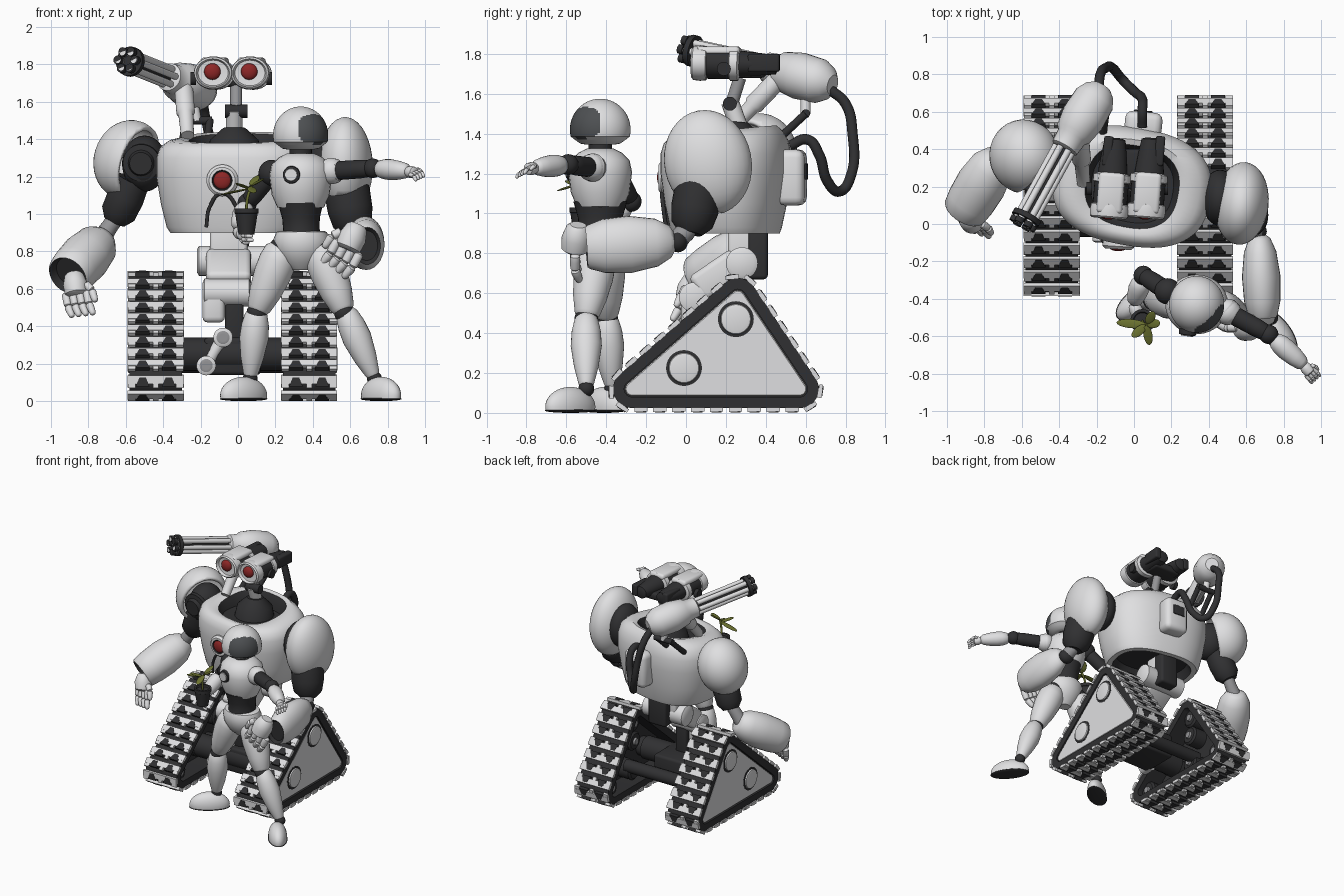
import bpy, bmesh, math
from mathutils import Vector as V, Matrix as M

if "Cube" in bpy.data.objects:
    bpy.data.objects.remove(bpy.data.objects["Cube"])

def mat(name, r, g, b):
    m = bpy.data.materials.new(name)
    m.diffuse_color = (r, g, b, 1)
    m.use_nodes = True
    m.node_tree.nodes["Principled BSDF"].inputs["Base Color"].default_value = m.diffuse_color
    return m
LIGHT = mat("light grey", .74, .74, .75)
DARK = mat("charcoal", .03, .03, .032)
STEEL = mat("steel grey", .3, .3, .31)
RED = mat("lens red", .27, .02, .02)
VISOR = mat("visor grey", .075, .08, .085)
LEAF = mat("leaf olive", .15, .17, .03)

# ---- helpers
def add(name, bm, *mats):
    bmesh.ops.recalc_face_normals(bm, faces=bm.faces)
    me = bpy.data.meshes.new(name)
    bm.to_mesh(me); bm.free()
    for m in mats: me.materials.append(m)
    ob = bpy.data.objects.new(name, me)
    bpy.context.collection.objects.link(ob)
    return ob

def skin(name, rings, mats, second=(), closed=False):
    """Join rings of points; bands listed in second take the second material."""
    bm = bmesh.new()
    vs = [[bm.verts.new(p) for p in r] for r in rings]
    n = len(vs[0])
    for i in range(len(vs) if closed else len(vs) - 1):
        a, b = vs[i], vs[(i + 1) % len(vs)]
        for j in range(n):
            k = (j + 1) % n
            bm.faces.new((a[j], a[k], b[k], b[j])).material_index = int(i in second)
    if not closed:
        bm.faces.new(vs[0]).material_index = int(0 in second)
        bm.faces.new(vs[-1]).material_index = int(len(vs) - 2 in second)
    return add(name, bm, *mats)

def lathe(name, a, b, prof, *mats, second=(), n=28, sx=1, sy=1):
    a, b = V(a), V(b)
    q = (b - a).to_track_quat('Z', 'Y')
    rings = [[a + (b - a) * t + q @ V((r * sx * math.cos(u), r * sy * math.sin(u), 0))
              for u in (2 * math.pi * j / n for j in range(n))] for t, r in prof]
    return skin(name, rings, mats, second)

def rod(name, a, b, r, m, n=20):
    return lathe(name, a, b, [(0, r), (1, r)], m, n=n)

def limb(name, a, b, r0, rm, r1, m):
    """Rounded, swelling limb segment."""
    return lathe(name, a, b, [(-.04, r0 * .35), (0, r0 * .7), (.07, r0), (.22, (r0 + rm) / 2 * 1.06), (.42, rm),
                 (.7, (rm + r1) / 2 * 1.04), (.92, r1), (1, r1 * .7), (1.03, r1 * .3)], m)

def ell(name, c, r, m, rot=(0, 0, 0), cut=None, floor=None):
    bm = bmesh.new()
    bmesh.ops.create_uvsphere(bm, u_segments=32, v_segments=18, radius=1)
    R = M.Rotation(rot[2], 4, 'Z') @ M.Rotation(rot[1], 4, 'Y') @ M.Rotation(rot[0], 4, 'X')
    bm.transform(M.Translation(c) @ R @ M.Diagonal((*r, 1)))
    if floor is not None:
        for v in bm.verts: v.co.z = max(v.co.z, floor)
    if cut:
        bmesh.ops.bisect_plane(bm, geom=bm.verts[:] + bm.edges[:] + bm.faces[:], plane_co=cut[0], plane_no=cut[1], clear_outer=True)
    ob = add(name, bm, m)
    if cut: ob.modifiers.new("wall", 'SOLIDIFY').thickness = .025
    return ob

def box(name, c, size, m, rot=(0, 0, 0), bevel=.02):
    bm = bmesh.new()
    bmesh.ops.create_cube(bm, size=1)
    R = M.Rotation(rot[2], 4, 'Z') @ M.Rotation(rot[1], 4, 'Y') @ M.Rotation(rot[0], 4, 'X')
    bm.transform(M.Translation(c) @ R @ M.Diagonal((*size, 1)))
    if bevel: bmesh.ops.bevel(bm, geom=bm.edges[:], offset=bevel, segments=3, affect='EDGES', profile=.5)
    return add(name, bm, m)

def tube(name, pts, r, m):
    cu = bpy.data.curves.new(name, 'CURVE')
    cu.dimensions, cu.bevel_depth, cu.bevel_resolution, cu.use_fill_caps = '3D', r, 4, True
    s = cu.splines.new('BEZIER')
    s.bezier_points.add(len(pts) - 1)
    for bp, p in zip(s.bezier_points, pts):
        bp.co, bp.handle_left_type, bp.handle_right_type = p, 'AUTO', 'AUTO'
    tmp = bpy.data.objects.new(name, cu)
    me = bpy.data.meshes.new_from_object(tmp)
    bpy.data.objects.remove(tmp)
    me.materials.clear(); me.materials.append(m)
    bpy.context.collection.objects.link(bpy.data.objects.new(name, me))

def hand(name, c, f, s, n, k, thumb=1):
    """c centre, f finger direction, s across, n curl direction, k size."""
    c, f, s, n = V(c), V(f).normalized(), V(s).normalized(), V(n).normalized()
    lathe(name + "_palm", c - f * k * .7, c + f * k * .6, [(0, k * .35), (.1, k * .5), (.5, k * .65), (.9, k * .6), (1, k * .4)], LIGHT)
    def finger(tag, p, d1, d2, r):
        q = p + d1
        limb(name + tag + "_base", p, q, r, r * 1.08, r, LIGHT)
        limb(name + tag + "_tip", q, q + d2, r, r, r * .75, LIGHT)
    for i in range(4):
        finger(f"_finger_{i}", c + f * k * .4 + s * k * (i - 1.5) * .4, f * k * .6 + n * k * .15, f * k * .15 + n * k * .55, k * .2)
    finger("_thumb", c + s * thumb * k * .6, s * thumb * k * .3 + f * k * .4, f * k * .3 + n * k * .4, k * .2)

# ---- tracks
COR = [V((-.27, .12)), V((.57, .12)), V((.26, .58))]
def loop(r, n=10):
    pts = []
    for i in range(3):
        d0, d1 = COR[i] - COR[i - 1], COR[(i + 1) % 3] - COR[i]
        a0, a1 = (math.atan2(-d.x, d.y) for d in (d0, d1))
        a1 += 2 * math.pi * (a1 < a0)
        pts += [COR[i] + r * V((math.cos(a0 + (a1 - a0) * j / n), math.sin(a0 + (a1 - a0) * j / n))) for j in range(n + 1)]
    return pts

def along(pts, count):
    """Evenly spaced points and directions on a closed path."""
    seg = [(pts[i], pts[(i + 1) % len(pts)]) for i in range(len(pts))]
    total = sum((b - a).length for a, b in seg)
    for i in range(count):
        s = total * i / count
        for a, b in seg:
            l = (b - a).length
            if s <= l and l > 0:
                yield a + (b - a) * s / l, (b - a) / l
                break
            s -= l

for side, xc, o in (("left", -.44, -1), ("right", .38, 1)):
    ring = lambda x, r: [V((xc + o * x, p.x, p.y)) for p in loop(r)]
    skin(side + "_belt", [ring(-.14, .096), ring(.14, .096), ring(.14, .04), ring(-.14, .04)], [DARK], closed=True)
    skin(side + "_frame", [ring(.02, .045), ring(.11, .045)], [DARK])
    skin(side + "_side_plate", [ring(.1, .035), ring(.13, .035), ring(.135, .03)], [LIGHT])
    for i, (y, z) in enumerate(((.25, .47), (-.01, .225))):
        X = xc + o * .13
        lathe(f"{side}_hub_{i}", (X, y, z), (X + o * .022, y, z), [(0, .09), (.3, .09), (.4, .076), (.8, .073), (1, .055)], DARK, LIGHT, second=(2, 3))
    for i, (y, z) in enumerate(((-.25, .13), (.55, .13), (.26, .55), (.0, .24), (.25, .16), (.25, .4))):
        lathe(f"{side}_road_wheel_{i}", (xc + o * .03, y, z), (xc - o * .11, y, z), [(0, .075), (.8, .075), (.9, .06), (.9, .03), (1, .025)], DARK, STEEL, second=(3,))
    # light cleats with dark tapered grips between them
    light, dark = bmesh.new(), bmesh.new()
    for p, d in along(loop(.104), 29):
        R = M.Rotation(math.atan2(d.y, d.x), 4, 'X')
        for bm, dx, dt, sx, st, h in ((light, 0, 0, .30, .044, .024), (light, -.128, .03, .04, .03, .02), (light, .128, .03, .04, .03, .02),
                                      (light, 0, .03, .03, .03, .02), (dark, -.07, .012, .075, .05, .028), (dark, .07, .012, .075, .05, .028)):
            q = p + d * dt
            r = bmesh.ops.create_cube(bm, size=1)["verts"]
            for v in r:
                if bm is dark and v.co.y < 0: v.co.x *= .45
            bmesh.ops.transform(bm, matrix=M.Translation((xc + dx, q.x, q.y)) @ R @ M.Diagonal((sx, st, h, 1)), verts=r)
    add(side + "_track_cleats", light, LIGHT)
    add(side + "_track_grips", dark, DARK)

# ---- undercarriage
rod("axle", (-.4, .02, .25), (.34, .02, .25), .09, DARK)
rod("rear_axle", (-.4, .28, .2), (.34, .28, .2), .05, DARK)
box("axle_block", (-.03, .1, .24), (.3, .3, .2), DARK)
lathe("hip_roller", (-.22, .28, .75), (.16, .28, .75), [(0, .06), (.03, .08), (.97, .08), (1, .06)], LIGHT)
box("waist_block", (-.05, .28, .84), (.2, .14, .2), LIGHT)
box("waist_core", (-.02, .36, .8), (.16, .1, .26), DARK)
box("thigh_link", (-.05, .16, .69), (.24, .26, .15), LIGHT, (.6, 0, 0), .03)
lathe("knee_roller", (-.19, .04, .58), (.07, .04, .58), [(0, .05), (.04, .075), (.96, .075), (1, .05)], LIGHT)
box("shin_link", (-.13, .03, .52), (.12, .11, .2), LIGHT, (0, 0, 0), .03)
box("shin_core", (-.02, .05, .45), (.1, .1, .3), DARK)
for i, (x, z) in enumerate(((-.08, .34), (-.17, .19))):
    lathe(f"pivot_{i}", (x, .0, z), (x, -.1, z), [(0, .052), (.9, .052), (1, .035), (1, .02)], LIGHT, STEEL, second=(2,))
rod("pivot_bar", (-.08, -.05, .34), (-.17, -.05, .19), .032, LIGHT)

# ---- large torso
yaw = M.Rotation(-.18, 3, 'Z')
TC = V((-.01, .2, 0))
def oval(z, rx, ry, tilt=0, n=56, e=.8):
    out = []
    for j in range(n):
        u = 2 * math.pi * j / n
        x, y = (math.copysign(abs(w) ** e, w) for w in (math.cos(u), math.sin(u)))
        out.append(TC + yaw @ V((rx * x, ry * y, z + tilt * y)))
    return out
skin("torso", [oval(*a) for a in ((.97, .28, .18), (.9, .31, .22), (.9, .35, .26), (.93, .37, .27), (1.05, .40, .295), (1.2, .425, .315), (1.3, .425, .315),
     (1.36, .405, .30, .01), (1.395, .36, .275, .02), (1.41, .29, .25, .03), (1.40, .25, .22, .03), (1.36, .23, .2, .03), (1.32, .22, .19))],
     [LIGHT, DARK], second=(0, 10, 11))
lathe("chest_lens_ring", (-.08, -.06, 1.18), (-.085, -.135, 1.18), [(0, .085), (.8, .085), (1, .07), (1, .055), (.9, .05)], LIGHT, DARK, second=(3,))
ell("chest_lens", (-.084, -.125, 1.18), (.047, .02, .047), RED)
tube("chest_hatch_seam", [(-.17, -.085, .93), (-.15, -.10, 1.04), (-.085, -.12, 1.11), (-.01, -.115, 1.04), (.01, -.10, .93)], .01, DARK)
box("backpack", (.05, .53, 1.18), (.2, .14, .28), LIGHT, (0, 0, -.1), .04)
box("backpack_vent", (.05, .6, 1.21), (.1, .015, .08), DARK, (0, 0, -.1), .004)

# ---- large head
lathe("neck_base", (-.02, .24, 1.3), (-.02, .25, 1.46), [(0, .15), (.6, .13), (1, .06)], DARK)
rod("neck_lower", (-.02, .27, 1.42), (-.02, .22, 1.56), .045, LIGHT)
rod("neck_upper", (-.01, .22, 1.52), (-.01, .27, 1.68), .032, STEEL)
rod("neck_joint", (-.07, .22, 1.55), (.05, .22, 1.55), .035, DARK)
box("head_bridge", (-.01, .32, 1.71), (.24, .16, .06), DARK)
for s, x in (("left", -.135), ("right", .062)):
    k = -1 if s == "left" else 1
    b = V((x + .035, .46, 1.745)); f = V((x, .03, 1.755))
    lathe(s + "_eye_housing", f, b, [(.06, .04), (.05, .072), (0, .08), (.02, .09), (.1, .094), (.17, .09), (.18, .082), (.44, .082),
          (.45, .09), (.54, .09), (.56, .07), (.8, .06), (.98, .05), (1, .03)], LIGHT, DARK, second=(6, 10, 11, 12), sx=1.12, sy=.95)
    ell(s + "_eye_lens", f + V((-.002, .018, .007)), (.044, .025, .044), RED)
    box(s + "_eye_hood", f + V((.01, .135, .058)), (.14, .22, .05), LIGHT, (0, 0, -.08), .022)
    box(s + "_head_fin", f + V((.035 + k * .04, .36, .0)), (.05, .16, .09), DARK, (0, 0, -.08), .012)
    rod(s + "_head_bolt", f + V((k * .09, .16, -.03)), f + V((k * .12, .16, -.03)), .035, DARK)

# ---- rotary gun and its hose
tip, g0, g1 = V((-.60, -.01, 1.825)), V((-.375, .40, 1.735)), V((-.17, .735, 1.645))
lathe("gun_body", g0, g1, [(0, .055), (.02, .075), (.2, .082), (.25, .1), (.5, .118), (.8, .112), (.93, .085), (1, .05)], LIGHT)
q = (g0 - tip).to_track_quat('Z', 'Y')
for i in range(6):
    off = q @ V((.047 * math.cos(i * math.pi / 3), .047 * math.sin(i * math.pi / 3), 0))
    rod(f"gun_barrel_{i}", tip + off, g0 + off, .018, LIGHT, 12)
    rod(f"gun_muzzle_{i}", tip + off * 1.1, tip + off * 1.1 + (g0 - tip) * .06, .024, DARK, 12)
rod("gun_spindle", tip + (g0 - tip) * .1, g0, .025, DARK)
rod("gun_clamp", tip + (g0 - tip) * .08, tip + (g0 - tip) * .14, .08, DARK)
lathe("gun_mount", (-.27, .22, 1.42), (-.29, .46, 1.67), [(0, .035), (.45, .04), (.5, .05), (1, .05)], LIGHT)
for x in (-.3, -.17):
    rod(f"gun_strut_{x}", (x, .45, 1.36), (x + .02, .6, 1.5), .02, DARK)
rod("gun_strut_bar", (-.3, .6, 1.5), (-.14, .6, 1.5), .022, DARK)
rod("gun_strut_link", (-.22, .6, 1.5), (-.24, .6, 1.62), .025, LIGHT)
tube("gun_hose", [(-.19, .71, 1.63), (-.18, .8, 1.55), (-.15, .835, 1.4), (-.11, .83, 1.2), (-.06, .77, 1.11), (.0, .71, 1.16), (.045, .665, 1.3), (.045, .61, 1.37), (.045, .52, 1.34)], .026, DARK)

# ---- large right arm (+x)
ell("right_shoulder_joint", (.46, .14, 1.26), (.1, .15, .17), DARK)
ell("right_shoulder_shell", (.575, .11, 1.255), (.145, .22, .265), LIGHT, (.2, 0, -.1), ((.58, .03, 1.06), (0, -.4, -1)))
lathe("right_upper_arm", (.57, .08, 1.2), (.62, .02, .9), [(0, .12), (.3, .122), (.6, .12), (.85, .105), (1, .06)], DARK)
limb("right_elbow", (.62, .02, .93), (.66, -.07, .84), .045, .05, .05, STEEL)
ell("right_elbow_ball", (.65, -.04, .86), (.06, .05, .055), DARK)
lathe("right_forearm", (.67, -.06, .86), (.69, -.5, .83), [(0, .05), (.04, .08), (.2, .12), (.5, .143), (.8, .135), (.97, .11), (1, .1), (.95, .08)], LIGHT, DARK, second=(6,), sx=.72)
hand("right_hand", (.61, -.55, .87), (-.35, -.1, -.8), (.8, 0, -.5), (-.5, .3, -.5), .115, -1)

# ---- large left arm (-x)
ell("left_shoulder_joint", (-.5, .3, 1.27), (.12, .14, .15), DARK)
lathe("left_shoulder_hub", (-.51, .26, 1.28), (-.52, .15, 1.27), [(0, .1), (.7, .1), (.75, .07), (1, .06)], DARK, STEEL, second=(3,))
ell("left_shoulder_shell", (-.585, .36, 1.29), (.185, .2, .215), LIGHT, (0, .3, .3), ((-.56, .30, 1.22), (.8, -.55, -.25)))
lathe("left_upper_arm", (-.56, .32, 1.18), (-.66, .36, .96), [(0, .09), (.4, .1), (.8, .095), (1, .06)], DARK)
limb("left_elbow", (-.64, .35, 1.0), (-.75, .33, .84), .04, .045, .05, STEEL)
lathe("left_forearm", (-.72, .37, .87), (-.91, .06, .67), [(0, .05), (.04, .08), (.2, .118), (.5, .135), (.8, .13), (.97, .12), (1, .11), (.9, .09)], LIGHT, DARK, second=(6,))
hand("left_hand", (-.87, .02, .62), (.1, -.25, -.8), (.85, -.3, .1), (.3, -.4, -.6), .1)

# ---- small figure: head with visor, chest, waist
FC = V((.335, -.43, 0))
prof = [(1.345, .07), (1.35, .1), (1.37, .128)] + [(1.42 + .155 * math.sin(a), .152 * math.cos(a)) for a in (math.pi * i / 56 for i in range(-4, 28))]
head = skin("helmet", [[FC + V((r * .97 * math.cos(2 * math.pi * j / 72), r * math.sin(2 * math.pi * j / 72), z)) for j in range(72)] for z, r in prof], [LIGHT, VISOR])
for p in head.data.polygons:
    d = p.center - FC
    a = math.atan2(d.y, d.x) + math.radians(47)
    p.material_index = int(abs(a / .85) ** 3 + abs((d.z - 1.455) / .078) ** 3 < 1)
rod("small_neck", FC + V((0, 0, 1.26)), FC + V((0, 0, 1.37)), .06, DARK)
lathe("chest", FC + V((0, 0, 1.03)), FC + V((0, 0, 1.325)), [(0, .1), (.02, .125), (.25, .155), (.6, .168), (.8, .155), (.93, .115), (1, .07)], LIGHT, sy=.95)
lathe("midriff", FC + V((.005, 0, .86)), FC + V((0, 0, 1.06)), [(0, .125), (.3, .108), (.6, .112), (1, .135)], DARK, sy=.9)
lathe("pelvis", FC + V((.005, .0, .70)), FC + V((.005, 0, .91)), [(0, .05), (.2, .1), (.5, .14), (.8, .15), (.97, .135), (1, .12)], LIGHT, sy=.85)
lathe("chest_port", (.29, -.55, 1.21), (.283, -.6, 1.21), [(0, .05), (.85, .045), (.9, .034), (1, .032)], DARK, LIGHT, second=(2, 3))

# ---- small figure: legs and feet
def leg(s, hip, knee, ankle, toe, yawz):
    hip, knee, ankle = V(hip), V(knee), V(ankle)
    ell(s + "_hip_joint", hip, (.085, .085, .085), DARK)
    limb(s + "_thigh", hip + V((0, 0, .03)), knee, .09, .1, .064, LIGHT)
    ell(s + "_knee", knee, (.055, .06, .055), DARK)
    limb(s + "_shin", knee + V((0, 0, .02)), ankle, .06, .078, .04, LIGHT)
    ell(s + "_ankle", ankle, (.04, .04, .04), DARK)
    ell(s + "_foot", (toe[0], toe[1], .03), (.15, .07, .1), LIGHT, (0, 0, yawz), floor=.012)
    ell(s + "_sole", (toe[0], toe[1], .012), (.152, .073, .012), DARK, (0, 0, yawz))
leg("inner_leg", (.245, -.41, .80), (.1, -.40, .47), (.065, -.37, .12), (.03, -.41), math.radians(38))
leg("outer_leg", (.43, -.44, .80), (.57, -.50, .47), (.73, -.50, .12), (.765, -.58), math.radians(-52))

# ---- small figure: arms
for s, sh, el, wr, m in (("outer", (.5, -.47, 1.23), (.72, -.59, 1.245), (.91, -.755, 1.23), LIGHT), ("inner", (.18, -.36, 1.22), (.05, -.275, 1.06), (.0, -.42, .93), DARK)):
    sh, el, wr = V(sh), V(el), V(wr)
    ell(s + "_shoulder", sh, (.07, .07, .07), m)
    limb(s + "_upper_arm", sh, el, .045, .05, .045, DARK)
    ell(s + "_elbow", el, (.052, .052, .052), DARK)
    limb(s + "_forearm", el + (wr - el) * .15, wr, .045, .056, .04, LIGHT)
lathe("outer_shoulder_cap", (.49, -.46, 1.23), (.54, -.5, 1.23), [(0, .07), (.7, .065), (1, .05)], LIGHT)
hand("outer_hand", (.925, -.775, 1.225), (.6, -.65, -.1), (.6, .55, .3), (.2, -.3, -.6), .05)
hand("inner_hand", (.01, -.46, .90), (.4, -.8, -.1), (.2, .1, -1), (.8, -.2, 0), .055)

# ---- potted seedling
lathe("plant_pot", (.045, -.52, .89), (.045, -.52, 1.03), [(0, .042), (.8, .06), (.82, .065), (1, .065), (1, .05), (.9, .045)], DARK)
tube("plant_stem", [(.045, -.52, 1.0), (.05, -.53, 1.08), (.07, -.54, 1.15)], .008, LEAF)
for i, (a, l, z, tilt) in enumerate(((175, .08, 1.12, .2), (-80, .055, 1.13, .3), (10, .04, 1.17, -.5), (-140, .05, 1.15, -.3), (60, .045, 1.18, -.6))):
    u = math.radians(a)
    ell(f"leaf_{i}", (.065 + l * math.cos(u), -.54 + l * math.sin(u), z), (l, .024, .006), LEAF, (0, tilt, u))

# ---- smooth shading with crisp edges
bpy.ops.object.select_all(action='DESELECT')
for ob in bpy.context.scene.objects:
    ob.select_set(True)
    bpy.context.view_layer.objects.active = ob
bpy.ops.object.shade_smooth_by_angle(angle=math.radians(38))
